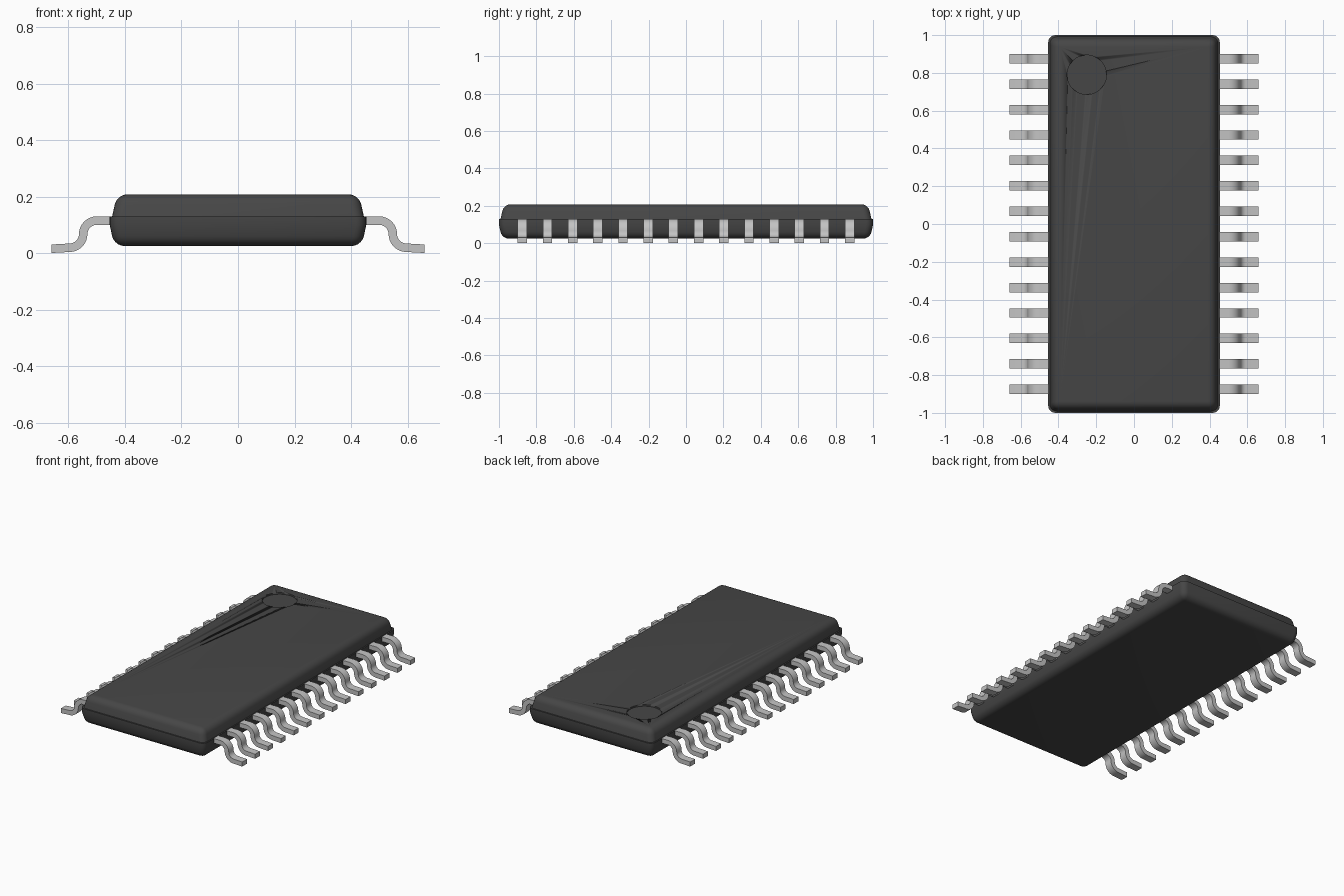
import bpy, bmesh, math
from mathutils import Vector

cube = bpy.data.objects.get("Cube")
if cube:
    bpy.data.objects.remove(cube, do_unlink=True)


def material(name, grey, rough, metal=0.0):
    m = bpy.data.materials.new(name)
    m.use_nodes = True
    col = (grey, grey, grey, 1)
    m.diffuse_color = col
    b = m.node_tree.nodes["Principled BSDF"]
    b.inputs["Base Color"].default_value = col
    b.inputs["Roughness"].default_value = rough
    b.inputs["Metallic"].default_value = metal
    return m


PLASTIC = material("dark grey plastic", 0.062, 0.6)
METAL = material("light grey metal", 0.55, 0.4)


def finish(bm, name, mat, angle=40):
    bmesh.ops.recalc_face_normals(bm, faces=bm.faces[:])
    me = bpy.data.meshes.new(name)
    bm.to_mesh(me)
    bm.free()
    me.materials.append(mat)
    ob = bpy.data.objects.new(name, me)
    bpy.context.collection.objects.link(ob)
    bpy.ops.object.select_all(action='DESELECT')
    ob.select_set(True)
    bpy.context.view_layer.objects.active = ob
    bpy.ops.object.shade_smooth_by_angle(angle=math.radians(angle))
    return ob


def tapered_half(name, hx, hy, z_seam, z_cap, inset, radius, band=0.0):
    """Tapered slab, rounded on all edges except the ring at the seam."""
    bm = bmesh.new()
    bmesh.ops.create_cube(bm, size=2)
    up = 1 if z_cap > z_seam else -1
    for v in bm.verts:
        cap = v.co.z * up > 0
        d = inset if cap else 0
        v.co = (v.co.x * (hx - d), v.co.y * (hy - d), z_cap if cap else z_seam)
    edges = [e for e in bm.edges
             if any(abs(v.co.z - z_cap) < 1e-5 for v in e.verts)]
    bmesh.ops.bevel(bm, geom=edges, offset=radius, segments=5,
                    profile=0.5, affect='EDGES', clamp_overlap=True)
    # straight band next to the seam
    if band:
        face = [f for f in bm.faces
                if all(abs(v.co.z - z_seam) < 1e-4 for v in f.verts)]
        out = bmesh.ops.extrude_face_region(bm, geom=face)
        bmesh.ops.delete(bm, geom=face, context='FACES_ONLY')
        for g in out["geom"]:
            if isinstance(g, bmesh.types.BMVert):
                g.co.z -= up * band
    return finish(bm, name, PLASTIC)


# Moulded body: two halves with a small step at the seam
tapered_half("body_lower", 0.454, 1.0, 0.10, 0.025, 0.016, 0.036, band=0.03)
upper = tapered_half("body_upper", 0.446, 0.992, 0.128, 0.208, 0.018, 0.036)

# Round orientation dimple sunk into the top
bm = bmesh.new()
bmesh.ops.create_cone(bm, cap_ends=True, segments=64, radius1=0.104,
                      radius2=0.104, depth=0.04)
bmesh.ops.translate(bm, verts=bm.verts[:], vec=(-0.25, 0.79, 0.218))
cutter = finish(bm, "dimple_cutter", PLASTIC)
cutter.hide_render = True
mod = upper.modifiers.new("dimple", 'BOOLEAN')
mod.operation = 'DIFFERENCE'
mod.solver = 'EXACT'
mod.object = cutter
bpy.context.view_layer.objects.active = upper
bpy.ops.object.modifier_apply(modifier=mod.name)
bpy.data.objects.remove(cutter, do_unlink=True)

# Gull-wing pin: centre line in x-z with two quarter bends
R, STEPS = 0.048, 8
path = [Vector((0.42, 0.115))]
for i in range(STEPS + 1):
    a = math.radians(90 - 90 * i / STEPS)
    path.append(Vector((0.50 + R * math.cos(a), 0.067 + R * math.sin(a))))
for i in range(1, STEPS + 1):
    a = math.radians(180 + 85 * i / STEPS)
    path.append(Vector((0.596 + R * math.cos(a), 0.067 + R * math.sin(a))))
path.append(Vector((0.66, 0.0155)))


def pin(name, side, y, width=0.05, thick=0.03):
    bm = bmesh.new()
    rings = []
    for i, p in enumerate(path):
        t = path[min(i + 1, len(path) - 1)] - path[max(i - 1, 0)]
        if i == len(path) - 1:
            t = Vector((1, 0))
        n = Vector((-t.y, t.x)).normalized() * thick / 2
        rings.append([bm.verts.new((side * q.x, y + s * width / 2, max(q.y, 0)))
                      for q, s in ((p + n, -1), (p + n, 1), (p - n, 1), (p - n, -1))])
    for a, b in zip(rings, rings[1:]):
        for k in range(4):
            bm.faces.new((a[k], a[(k + 1) % 4], b[(k + 1) % 4], b[k]))
    bm.faces.new(rings[0])
    bm.faces.new(rings[-1])
    return finish(bm, name, METAL)


# Fourteen pins down each long side
COUNT, PITCH = 14, 0.1346
for label, side in (("left", 1), ("right", -1)):
    for i in range(COUNT):
        pin(f"pin_{label}_{i + 1:02d}", side, (i - (COUNT - 1) / 2) * PITCH)
